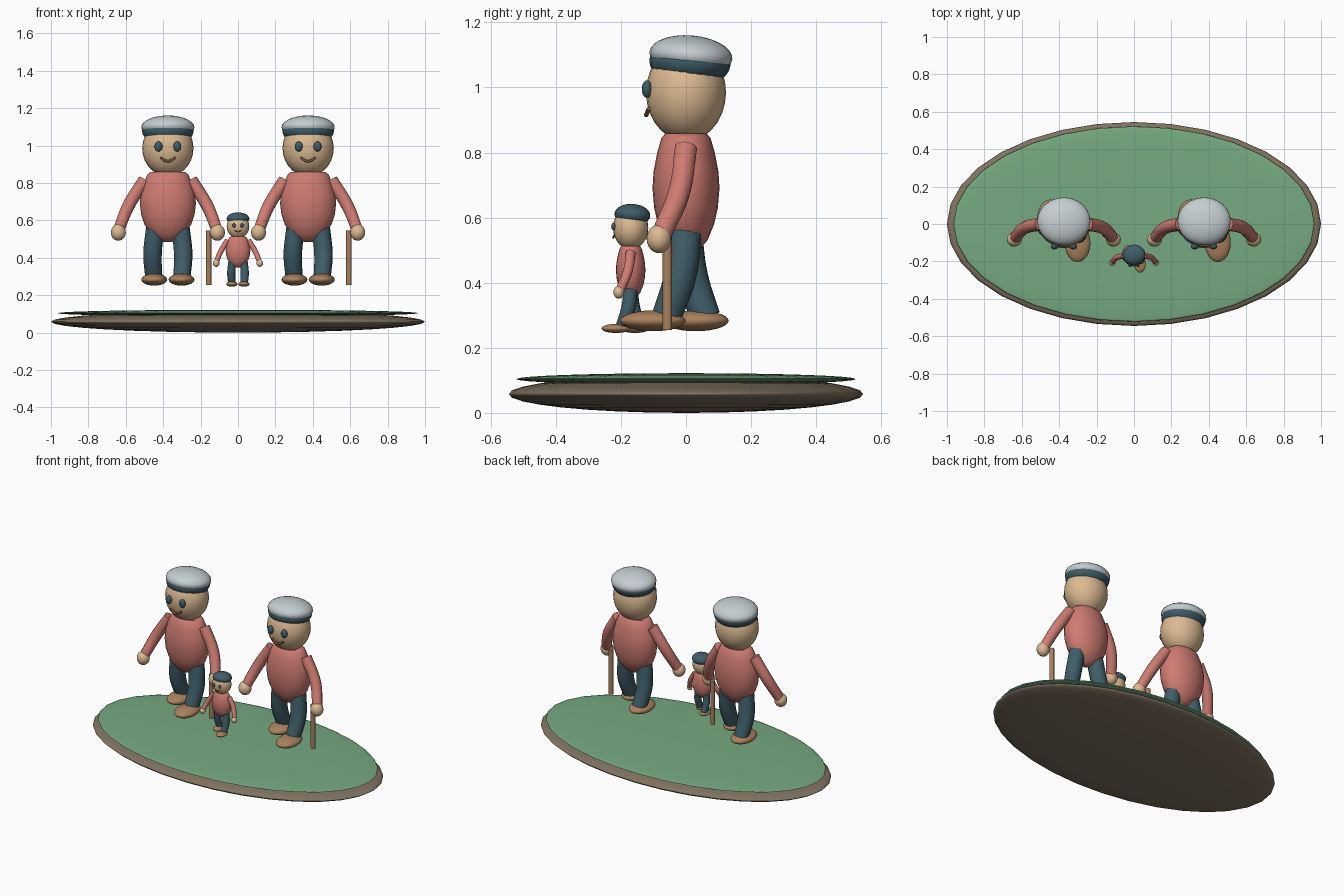
import bpy, bmesh
from math import radians, cos, sin, pi
from mathutils import Vector

if "Cube" in bpy.data.objects:
    bpy.data.objects.remove(bpy.data.objects["Cube"])

COLORS = {
    "shirt_red": (0.62, 0.20, 0.17), "skin": (0.72, 0.49, 0.29),
    "dark_slate": (0.05, 0.11, 0.14), "grey": (0.55, 0.61, 0.63),
    "shoe_brown": (0.40, 0.22, 0.11), "grass": (0.18, 0.40, 0.22),
    "earth": (0.22, 0.17, 0.12), "mouth_brown": (0.22, 0.10, 0.05),
}
MATS = {}
for key, rgb in COLORS.items():
    MATS[key] = bpy.data.materials.new(key)
    MATS[key].diffuse_color = (*rgb, 1)


def finish(ob, name, mat):
    ob.name = name
    ob.data.materials.append(MATS[mat])
    bpy.ops.object.select_all(action='DESELECT')
    ob.select_set(True)
    bpy.context.view_layer.objects.active = ob
    if ob.type == 'CURVE':
        bpy.ops.object.convert(target='MESH')
        ob = bpy.context.object
    bpy.ops.object.shade_smooth_by_angle(angle=radians(40))
    return ob


def ellipsoid(name, mat, loc, radii, tilt=0, seg=24, rings=14):
    bpy.ops.mesh.primitive_uv_sphere_add(segments=seg, ring_count=rings, location=loc,
                                         rotation=(tilt, 0, 0))
    ob = bpy.context.object
    ob.scale = radii
    return finish(ob, name, mat)


def tube(name, mat, points, radii):
    cu = bpy.data.curves.new(name, 'CURVE')
    cu.dimensions = '3D'
    cu.bevel_depth = 1
    cu.bevel_resolution = 4
    cu.resolution_u = 6
    cu.use_fill_caps = True
    sp = cu.splines.new('BEZIER')
    sp.bezier_points.add(len(points) - 1)
    for bp, p, r in zip(sp.bezier_points, points, radii):
        bp.co, bp.radius = p, r
        bp.handle_left_type = bp.handle_right_type = 'AUTO'
    ob = bpy.data.objects.new(name, cu)
    bpy.context.collection.objects.link(ob)
    return finish(ob, name, mat)


def lathe(name, mat, loc, profile, rx, ry, seg=24):
    bm = bmesh.new()
    rings = [[bm.verts.new((rx * r * cos(2 * pi * i / seg), ry * r * sin(2 * pi * i / seg), z))
              for i in range(seg)] for z, r in profile]
    for a, b in zip(rings, rings[1:]):
        for i in range(seg):
            j = (i + 1) % seg
            bm.faces.new((a[i], a[j], b[j], b[i]))
    bm.faces.new(rings[0][::-1])
    bm.faces.new(rings[-1])
    bmesh.ops.recalc_face_normals(bm, faces=bm.faces)
    me = bpy.data.meshes.new(name)
    bm.to_mesh(me)
    bm.free()
    ob = bpy.data.objects.new(name, me)
    ob.location = loc
    bpy.context.collection.objects.link(ob)
    return finish(ob, name, mat)


def figure(tag, origin, s, elder):
    def P(x, y, z):
        return Vector(origin) + s * Vector((x, y, z - 0.25))

    def R(*r):
        return tuple(s * v for v in r)

    # torso
    prof = [(0.483, 0.12), (0.495, 0.34), (0.53, 0.64), (0.58, 0.84), (0.63, 0.95), (0.69, 1.0),
            (0.74, 0.97), (0.80, 0.86), (0.845, 0.73), (0.858, 0.62)]
    lathe(tag + "_torso", "shirt_red", P(0, 0, 0.25),
          [(s * (z - 0.25), r) for z, r in prof], s * 0.15, s * 0.103)
    # head and hair / cap
    ellipsoid(tag + "_head", "skin", P(0, 0, 0.985), R(0.137, 0.123, 0.15))
    ellipsoid(tag + "_hair", "dark_slate", P(0, 0.012, 1.077), R(0.138, 0.125, 0.076), radians(-4))
    if elder:
        ellipsoid(tag + "_cap", "grey", P(0, 0.015, 1.098), R(0.142, 0.128, 0.062), radians(-5))
    # mouth
    tube(tag + "_mouth", "mouth_brown",
         [P(-0.04, -0.115, 0.935), P(0, -0.122, 0.916), P(0.04, -0.115, 0.935)], R(0.006, 0.007, 0.006))
    for side, k in (("left", -1), ("right", 1)):
        n = f"{tag}_{side}_"
        ellipsoid(n + "eye", "dark_slate", P(k * 0.05, -0.12, 0.995), R(0.021, 0.016, 0.027), seg=16, rings=10)
        # arm and hand
        tube(n + "arm", "shirt_red",
             [P(k * 0.125, 0, 0.815), P(k * 0.212, -0.022, 0.675), P(k * 0.262, -0.075, 0.55)],
             R(0.035, 0.034, 0.031))
        ellipsoid(n + "hand", "skin", P(k * 0.265, -0.083, 0.535), R(0.04, 0.038, 0.044))
        # striding leg and shoe, right one forward
        tube(n + "leg", "dark_slate",
             [P(k * 0.068, 0, 0.555), P(k * 0.082, -k * 0.018, 0.42), P(k * 0.075, -k * 0.06, 0.295)],
             R(0.05, 0.05, 0.046))
        ellipsoid(n + "shoe", "shoe_brown", P(k * 0.073, -0.102 if k > 0 else 0.03, 0.283),
                  R(0.069, 0.101, 0.032))
    # walking stick
    if elder:
        bpy.ops.mesh.primitive_cylinder_add(vertices=12, radius=0.0145, depth=0.29,
                                            location=P(0.218, -0.057, 0.4))
        finish(bpy.context.object, tag + "_walking_stick", "shoe_brown")


# oval ground
ellipsoid("earth_base", "earth", (0, 0, 0.058), (1.0, 0.545, 0.058), seg=32, rings=16)
ellipsoid("grass_top", "grass", (0, 0, 0.104), (0.965, 0.522, 0.018), seg=32, rings=16)

# two elders and a child
figure("left_elder", (-0.375, 0, 0.25), 1, True)
figure("right_elder", (0.375, 0, 0.25), 1, True)
figure("child", (0, -0.17, 0.245), 0.44, False)

for m in bpy.data.materials:
    if m.users and not m.is_grease_pencil:
        m.use_nodes = True
        m.node_tree.nodes["Principled BSDF"].inputs["Base Color"].default_value = m.diffuse_color
